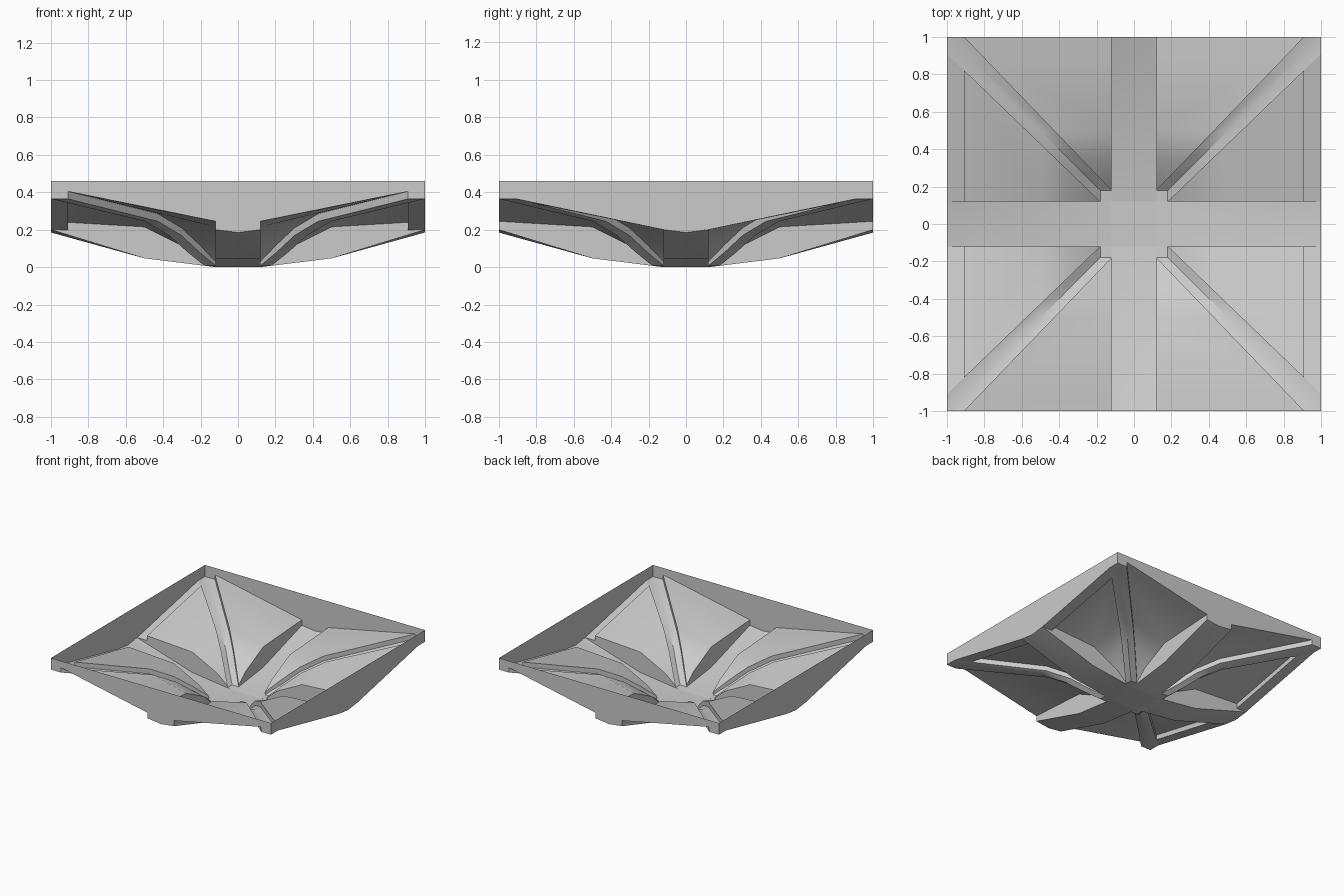
import bpy, bmesh, math
from mathutils import Vector

if "Cube" in bpy.data.objects:
    bpy.data.objects.remove(bpy.data.objects["Cube"])

RINGS = [0.18, 0.27, 0.37, 0.5, 0.91, 1.0]
STEP = 0.04          # height of raised panels over the ribs


def lerp(x, pts):
    for (x0, z0), (x1, z1) in zip(pts, pts[1:]):
        if x <= x1:
            return z0 + (z1 - z0) * (x - x0) / (x1 - x0)
    return pts[-1][1]


# height profiles outward from the centre
def axis_z(r):
    return lerp(r, [(0.18, 0.02), (0.27, 0.10), (0.5, 0.215), (1, 0.245)])


def diag_z(r):
    return lerp(r, [(0.18, 0.03), (0.27, 0.12), (0.37, 0.21), (0.5, 0.285), (1, 0.405)])


def rib_z(r):
    return max(diag_z(r) - STEP, 0.008)


def trough_z(r):
    return lerp(r, [(0, 0), (0.12, 0), (0.5, 0.047), (1, 0.2)])


def mid_z(r):
    return trough_z(r) - 0.015 * max(0, r - 0.5) / 0.5


def side(r):         # panel edge beside the diagonal rib
    return 0.12 + (r - 0.18) * 0.79 / 0.82


def swap(curve):     # exchange x and y
    return [(y, x, z) for x, y, z in curve]


def loft(name, curves, facing):
    """Sheet through the curves of one quarter, mirrored to all four quarters."""
    bm = bmesh.new()
    rows = [[bm.verts.new(p) for p in c] for c in curves]
    for a, b in zip(rows, rows[1:]):
        for i in range(len(a) - 1):
            bm.faces.new((a[i], a[i + 1], b[i + 1], b[i]))
    bmesh.ops.remove_doubles(bm, verts=bm.verts, dist=1e-5)
    bm.normal_update()
    for f in bm.faces:
        if f.normal.dot(Vector(facing)) < 0:
            f.normal_flip()
    me = bpy.data.meshes.new(name)
    bm.to_mesh(me)
    bm.free()
    me.shade_smooth()
    me.set_sharp_from_angle(angle=math.radians(25))
    ob = bpy.data.objects.new(name, me)
    bpy.context.collection.objects.link(ob)
    m = ob.modifiers.new("mirror", 'MIRROR')
    m.use_axis = (True, True, False)
    return ob


UP = (0, 0, 1)
X_RINGS = RINGS[:-1]     # side panels stop short of the rim


for tag, rings, fix in (("front_back", RINGS, swap), ("side", X_RINGS, list)):
    flip = fix is swap
    inner = [(r, 0.12, axis_z(r)) for r in rings]
    outer = [(r, side(r), diag_z(r)) for r in rings]
    low = [(r, side(r), rib_z(r)) for r in rings]
    floor = [(r, 0.12, trough_z(r)) for r in rings]
    # raised triangular panel
    loft(tag + "_panel", [fix(inner), fix(outer)], UP)
    # step between panel and diagonal rib
    loft(tag + "_rib_wall", [fix(outer), fix(low)], (1, -1, 0) if flip else (-1, 1, 0))
    # wall down into the trough
    loft(tag + "_trough_wall", [fix(inner), fix(floor)], (-1, 0, 0) if flip else (0, -1, 0))

    # trough floor
    tr = [0.12, 0.5, 1.0]
    loft(tag + "_trough", [fix([(r, 0, mid_z(r)) for r in tr]),
                           fix([(r, 0.12, trough_z(r)) for r in tr])], UP)

# diagonal ribs
loft("diagonal_rib", [[(side(r), r, rib_z(r)) for r in RINGS],
                      [(r, r, rib_z(r)) for r in RINGS],
                      [(r, side(r), rib_z(r)) for r in RINGS]], UP)

# flat centre and its corner fillers
loft("center_floor", [[(0, 0, 0), (0.12, 0, 0)], [(0, 0.12, 0), (0.12, 0.12, 0)]], UP)
z = rib_z(0.18)
loft("center_corner", [[(0.12, 0.12, 0), (0.18, 0.12, z)],
                       [(0.12, 0.18, z), (0.18, 0.18, z)]], UP)

# border strip outside the side panels, with its step and trough edge
e = axis_z(0.91) - STEP
b0, b1 = (0.91, 0.12, e), (0.91, side(0.91), rib_z(0.91))
c0, c1 = (1, 0.12, 0.2), (1, side(1), rib_z(1))
loft("side_border", [[b0, b1], [c0, c1]], UP)
loft("side_border_step", [[b0, b1], [(0.91, 0.12, axis_z(0.91)),
                                     (0.91, side(0.91), diag_z(0.91))]], (-1, 0, 0))
loft("side_border_edge", [[b0, c0], [(0.91, 0.12, trough_z(0.91)),
                                     (1, 0.12, 0.2)]], (0, -1, 0))

# upright rim, level on top
side_edge = [(1, 0, mid_z(1)), c0, c1, (1, 1, rib_z(1))]
end_edge = [(0, 1, mid_z(1)), (0.12, 1, 0.2), (0.12, 1, axis_z(1)),
            (0.91, 1, diag_z(1)), (0.91, 1, rib_z(1)), (1, 1, rib_z(1))]


def rim(name, edge, facing):
    segs = [(a, b) for a, b in zip(edge, edge[1:]) if (Vector(a) - Vector(b)).xy.length > 0.001]
    for i, (a, b) in enumerate(segs):
        top = [(p[0], p[1], 0.46) for p in (a, b)]
        loft(f"{name}_{i}", [[a, b], top], facing)


rim("side_rim", side_edge, (1, 0, 0))
rim("front_back_rim", end_edge, (0, 1, 0))
